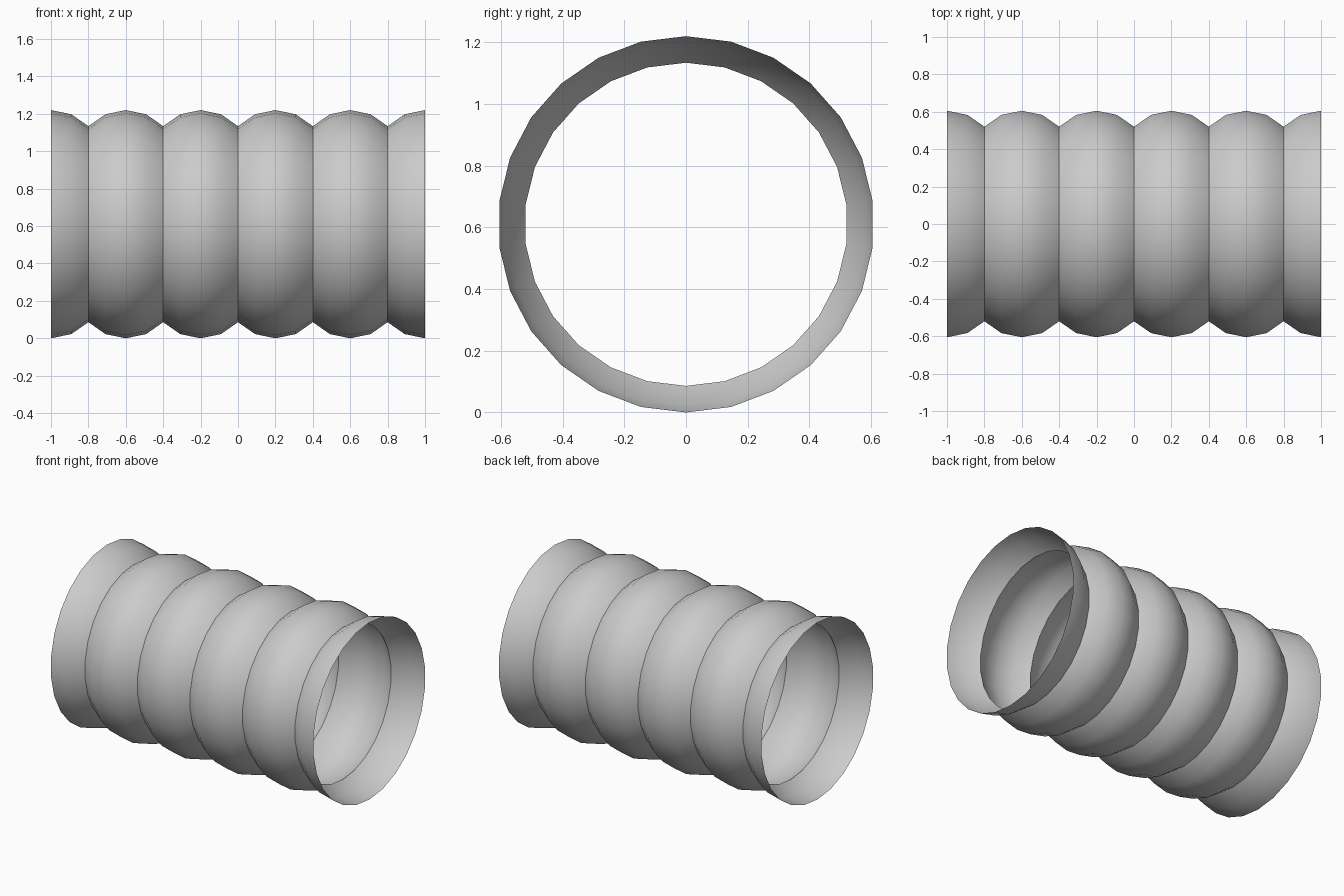
import bpy, bmesh, math

if "Cube" in bpy.data.objects:
    bpy.data.objects.remove(bpy.data.objects["Cube"])

SIDES = 26
R_PEAK, R_VALLEY, HALF = 0.61, 0.524, 0.2
CENTRE_Z = 0.61

# One rib is a shallow circular arc in four steps
sag = R_PEAK - R_VALLEY
arc_r = (HALF ** 2 + sag ** 2) / (2 * sag)
arc_a = math.asin(HALF / arc_r)
rib = [(arc_r * math.sin(arc_a * t / 2),
        R_PEAK - arc_r * (1 - math.cos(arc_a * t / 2))) for t in range(-2, 3)]

# Profile: half rib, four full ribs, half rib
profile = [(-1 + x, r) for x, r in rib[2:]]
for i in range(4):
    profile += [(-0.6 + 0.4 * i + x, r) for x, r in rib[1:]]
profile += [(1 + x, r) for x, r in rib[1:3]]

# Open corrugated tube swept around the x axis
bm = bmesh.new()
rings = []
for x, r in profile:
    rings.append([bm.verts.new((x, r * math.sin(2 * math.pi * k / SIDES),
                                CENTRE_Z + r * math.cos(2 * math.pi * k / SIDES)))
                  for k in range(SIDES)])
for a, b in zip(rings, rings[1:]):
    for k in range(SIDES):
        n = (k + 1) % SIDES
        bm.faces.new((a[k], b[k], b[n], a[n]))
bm.normal_update()
f = bm.faces[:][0]
c = f.calc_center_median()
if f.normal.y * c.y + f.normal.z * (c.z - CENTRE_Z) < 0:
    bmesh.ops.reverse_faces(bm, faces=bm.faces[:])

mesh = bpy.data.meshes.new("corrugated_tube")
bm.to_mesh(mesh)
bm.free()
tube = bpy.data.objects.new("corrugated_tube", mesh)
bpy.context.collection.objects.link(tube)

# Smooth ribs, crisp valleys
bpy.context.view_layer.objects.active = tube
tube.select_set(True)
bpy.ops.object.shade_smooth_by_angle(angle=math.radians(40))
